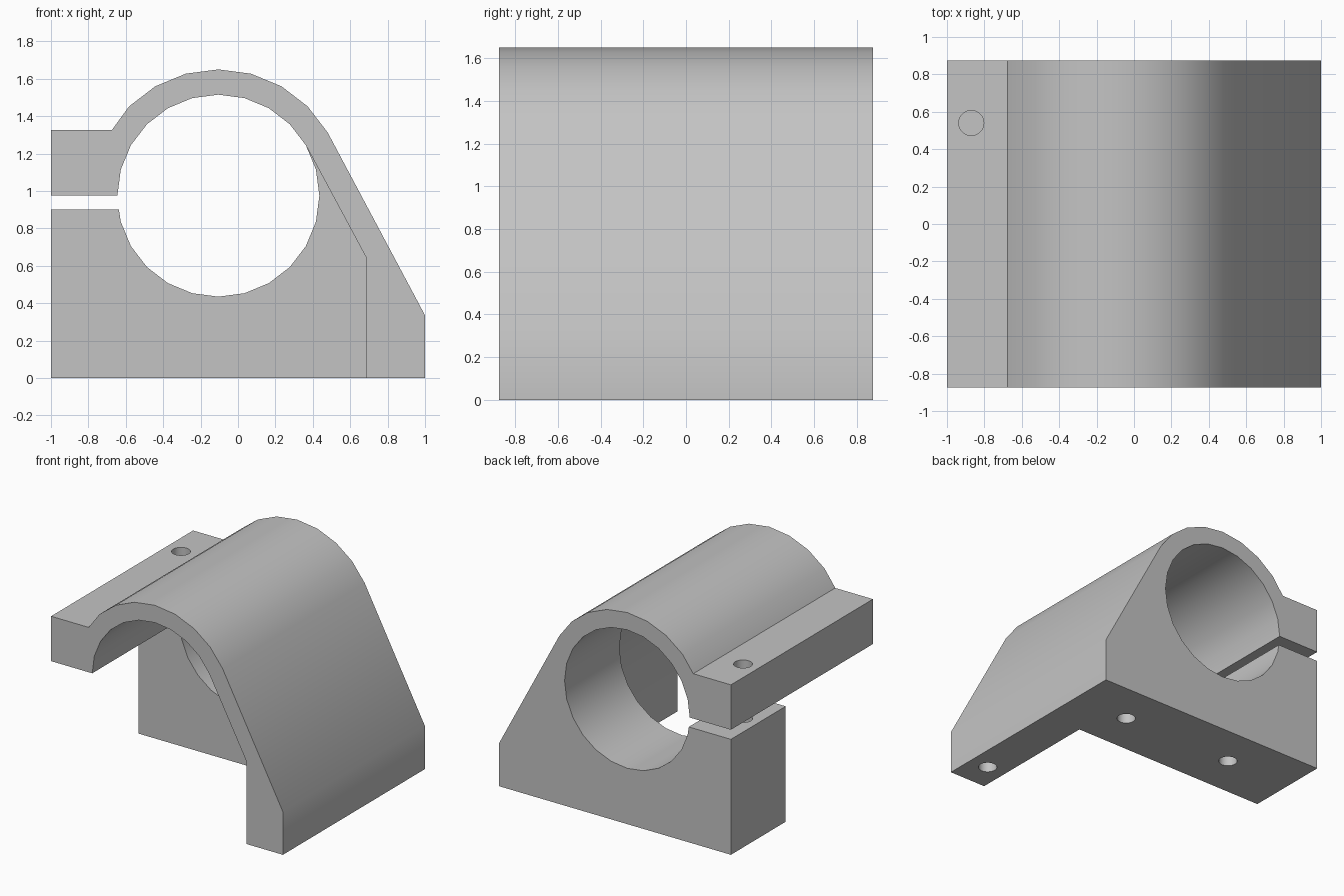
import bpy, bmesh, math

cube = bpy.data.objects.get("Cube")
if cube:
    bpy.data.objects.remove(cube, do_unlink=True)

CX, CZ = -0.105, 0.975        # bore axis
R_BORE, R_OUT = 0.54, 0.675
DEPTH = 0.875                 # half length along y
BLOCK_FRONT = 0.2             # front face of the solid rear block

mat = bpy.data.materials.new("plain grey")
mat.use_nodes = True
grey = (0.55, 0.55, 0.55, 1)
mat.diffuse_color = grey
mat.node_tree.nodes["Principled BSDF"].inputs["Base Color"].default_value = grey


def arc(radius, start, end, step=15):
    """Points (x, z) around the bore axis, angles in degrees."""
    n = round(abs(end - start) / step)
    angles = [math.radians(start + (end - start) * i / n) for i in range(n + 1)]
    return [(CX + radius * math.cos(a), CZ + radius * math.sin(a)) for a in angles]


def make_object(name, bm):
    bmesh.ops.recalc_face_normals(bm, faces=bm.faces)
    mesh = bpy.data.meshes.new(name)
    bm.to_mesh(mesh)
    bm.free()
    mesh.materials.append(mat)
    obj = bpy.data.objects.new(name, mesh)
    bpy.context.collection.objects.link(obj)
    return obj


def prism(name, profile, y0, y1):
    bm = bmesh.new()
    face = bm.faces.new([bm.verts.new((x, y0, z)) for x, z in profile])
    ext = bmesh.ops.extrude_face_region(bm, geom=[face])
    verts = [v for v in ext["geom"] if isinstance(v, bmesh.types.BMVert)]
    bmesh.ops.translate(bm, verts=verts, vec=(0, y1 - y0, 0))
    return make_object(name, bm)


def drill(name, x, y, z0, z1, radius=0.067):
    bm = bmesh.new()
    bmesh.ops.create_cone(bm, cap_ends=True, segments=24, radius1=radius,
                          radius2=radius, depth=z1 - z0)
    bmesh.ops.translate(bm, verts=bm.verts, vec=(x, y, (z0 + z1) / 2))
    return make_object(name, bm)


# Clamp body: outer shell, clamp lug, split bore
profile = [(-1, 0), (1, 0), (1, 0.335)]
profile += arc(R_OUT, 30, 135)
profile += [(-0.675, 1.325), (-1, 1.325), (-1, CZ)]
profile += arc(R_BORE, 180, -165)
profile += [(-0.637, 0.9), (-1, 0.9)]
body = prism("clamp_bracket", profile, -DEPTH, DEPTH)

# Open space under the front shell
bore_corner = arc(R_BORE, 30, 45)[0]
space = [(-1.2, -0.1), (0.685, -0.1), (0.685, 0.645), bore_corner,
         (CX, CZ), (-1.2, 0.94)]
cutters = [prism("front_space_cutter", space, -1, BLOCK_FRONT)]

# Clamp screw hole and mounting holes in the base
ROW = 0.54
cutters.append(drill("clamp_screw_cutter", -0.87, ROW, 0.5, 1.5))
for x, y in ((0.527, ROW), (-0.436, ROW), (0.842, -0.648)):
    cutters.append(drill("mount_hole_cutter", x, y, -0.1, 0.27))

bpy.ops.object.select_all(action="DESELECT")
body.select_set(True)
bpy.context.view_layer.objects.active = body
for cutter in cutters:
    cutter.hide_render = True
    mod = body.modifiers.new("cut", "BOOLEAN")
    mod.operation = "DIFFERENCE"
    mod.solver = "EXACT"
    mod.object = cutter
    bpy.ops.object.modifier_apply(modifier=mod.name)
    bpy.data.objects.remove(cutter, do_unlink=True)

bpy.ops.object.shade_smooth_by_angle(angle=math.radians(30))
